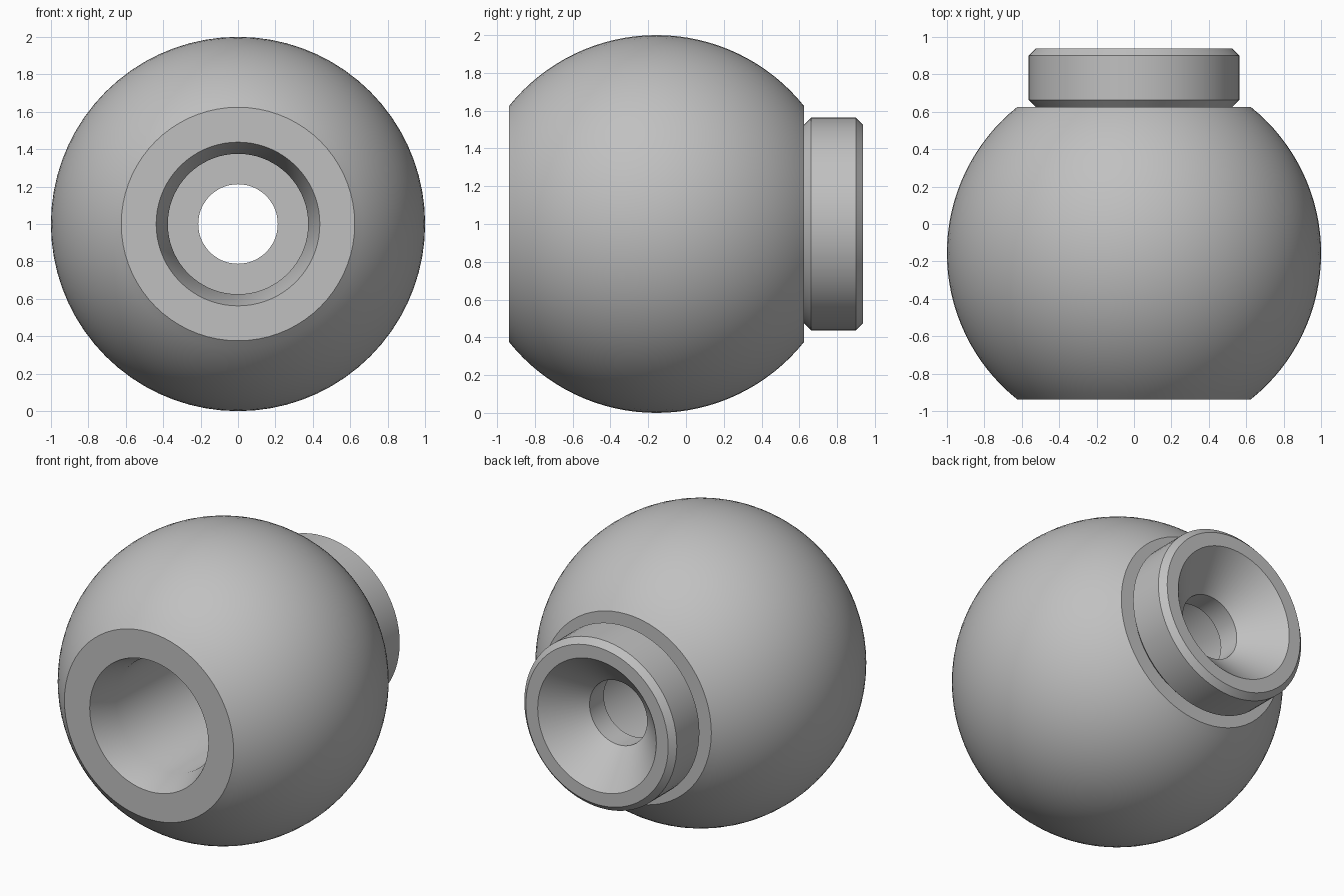
import bpy, bmesh, math

if "Cube" in bpy.data.objects:
    bpy.data.objects.remove(bpy.data.objects["Cube"])

SEGMENTS = 72
CENTRE_Y = -0.156   # centre of the ball along the turning axis
FRONT, BACK = -0.9375, 0.625   # flat cuts on the ball

grey = bpy.data.materials.new("plain grey")
grey.diffuse_color = (0.53, 0.53, 0.53, 1)
grey.use_nodes = True
grey.node_tree.nodes["Principled BSDF"].inputs["Base Color"].default_value = grey.diffuse_color


def lathe(name, profile):
    """Turn a (radius, y) profile around the horizontal axis at z = 1."""
    bm = bmesh.new()
    rings = []
    for r, y in profile:
        rings.append([bm.verts.new((r * math.cos(a), y, 1 + r * math.sin(a)))
                      for a in (2 * math.pi * i / SEGMENTS for i in range(SEGMENTS))])
    for a, b in zip(rings, rings[1:]):
        for i in range(SEGMENTS):
            j = (i + 1) % SEGMENTS
            bm.faces.new((a[i], b[i], b[j], a[j]))
    mesh = bpy.data.meshes.new(name)
    bm.to_mesh(mesh)
    bm.free()
    mesh.materials.append(grey)
    obj = bpy.data.objects.new(name, mesh)
    bpy.context.collection.objects.link(obj)
    bpy.ops.object.select_all(action='DESELECT')
    obj.select_set(True)
    bpy.context.view_layer.objects.active = obj
    bpy.ops.object.shade_smooth_by_angle(angle=math.radians(22))
    return obj


# Ball surface between the two flat cuts
start, end = math.asin(FRONT - CENTRE_Y), math.asin(BACK - CENTRE_Y)
steps = 32
ball = [(math.cos(t), CENTRE_Y + math.sin(t))
        for t in (start + (end - start) * i / steps for i in range(steps + 1))]

# Ball body: deep bore, tapered mouth, front flat, ball, back flat
lathe("ball_body", [(0.375, 0.5625), (0.375, -0.75), (0.4375, FRONT)]
      + ball + [(0.525, BACK)])

# Rear collar: chamfered ring, conical countersink, small through hole, bore floor
lathe("rear_collar", [(0.525, BACK), (0.5625, 0.6625), (0.5625, 0.9), (0.525, 0.9375),
                      (0.4375, 0.9375), (0.2125, 0.7125), (0.2125, 0.5625), (0.375, 0.5625)])
